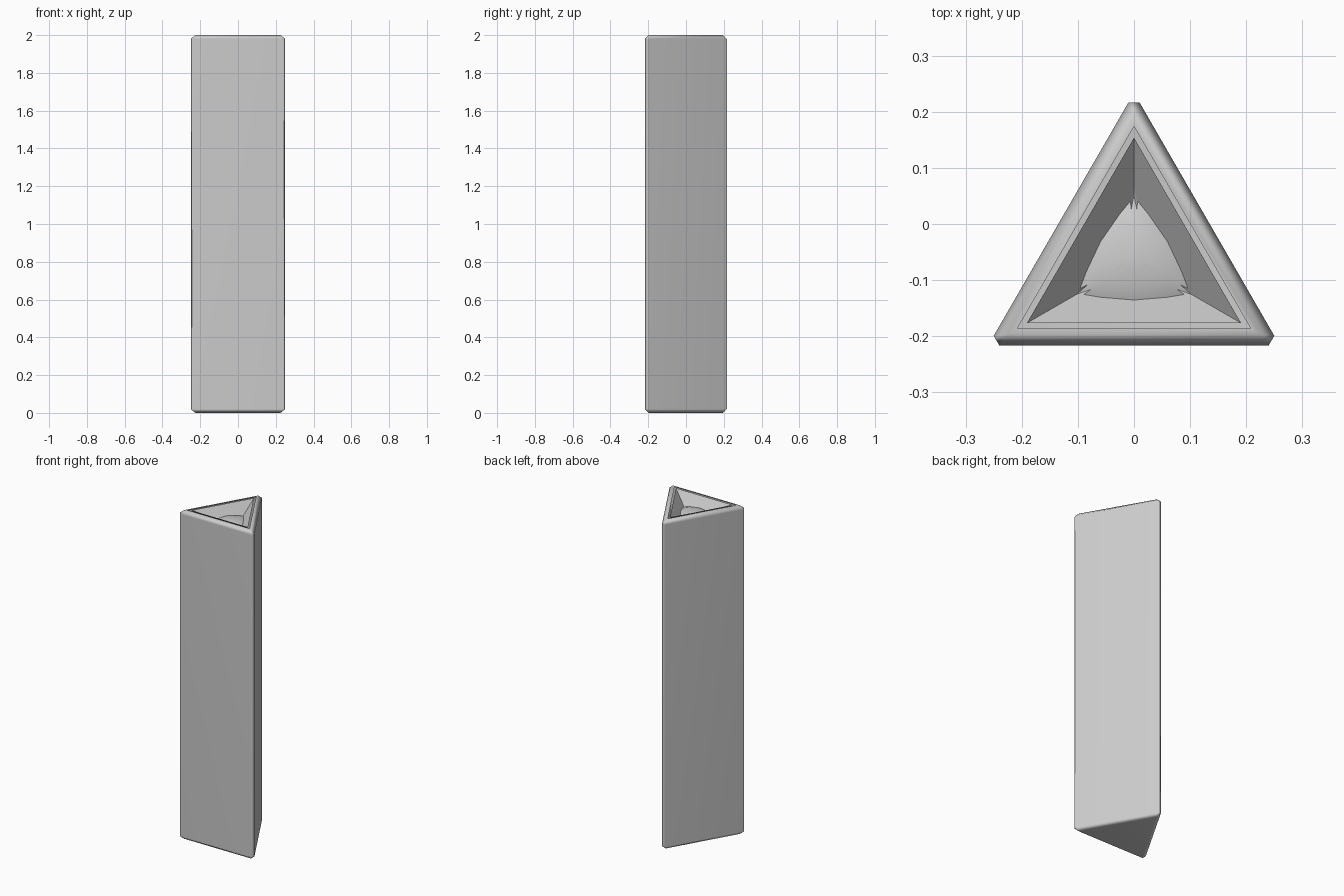
import bpy, bmesh, math
from mathutils import Vector, Matrix

if "Cube" in bpy.data.objects:
    bpy.data.objects.remove(bpy.data.objects["Cube"])

HEIGHT, HALF, BASE_Y = 2.0, 0.26, -0.2165   # full triangle before bevelling
APOTHEM = HALF / math.sqrt(3)
CY = BASE_Y + APOTHEM
BEVEL, RIM = 0.02, 0.02
SLOPE = 1.3                                  # recess wall: depth per unit of inset

bm = bmesh.new()

# triangular prism with chamfered edges
bottom = bm.faces.new([bm.verts.new((2 * APOTHEM * math.cos(a), 2 * APOTHEM * math.sin(a) + CY, 0))
                       for a in (math.radians(d) for d in (90, 210, 330))])
ext = bmesh.ops.extrude_face_region(bm, geom=[bottom], use_keep_orig=True)
bmesh.ops.translate(bm, verts=[g for g in ext["geom"] if isinstance(g, bmesh.types.BMVert)],
                    vec=(0, 0, HEIGHT))
bmesh.ops.recalc_face_normals(bm, faces=bm.faces[:])
bmesh.ops.bevel(bm, geom=bm.edges[:], offset=BEVEL, offset_type='OFFSET', segments=1,
                profile=0.5, affect='EDGES')

# flat rim around the recess
bm.normal_update()
top = max(bm.faces, key=lambda f: f.calc_center_median().z)
bmesh.ops.inset_individual(bm, faces=[top], thickness=RIM)
bmesh.ops.delete(bm, geom=[top], context='FACES_ONLY')

# sloping recess walls, each ending in the same wavy lower edge
inner_ap = APOTHEM - BEVEL - RIM
inner_half = inner_ap * math.sqrt(3)
cusp = 0.041
wave = [(-inner_half + cusp * math.sqrt(3), cusp), (-0.09, 0.051), (-0.06, 0.046), (0, 0.041),
        (0.06, 0.046), (0.09, 0.051), (inner_half - cusp * math.sqrt(3), cusp)]
boundary = []
for k in range(3):
    rot = Matrix.Rotation(math.radians(120 * k), 4, 'Z')

    def place(u, v):
        return rot @ Vector((u, -inner_ap + v, 0)) + Vector((0, CY, HEIGHT - SLOPE * v))

    edge = [place(u, v) for u, v in wave]
    poly = [place(-inner_half, 0), place(inner_half, 0)] + edge[::-1]
    bm.faces.new([bm.verts.new(p) for p in poly])
    boundary += edge[:-1]

# shallow dome on the recess floor
rings = []
for t in (1, 0.85, 0.65, 0.45, 0.22):
    ring = []
    for p in boundary:
        x, y = p.x * t, (p.y - CY) * t
        z = p.z if t == 1 else HEIGHT - 0.044 - (x * x + y * y) / 0.54
        ring.append(bm.verts.new((x, y + CY, z)))
    rings.append(ring)
n = len(boundary)
centre = bm.verts.new((0, CY, HEIGHT - 0.044))
for i in range(n):
    j = (i + 1) % n
    for a, b in zip(rings, rings[1:]):
        bm.faces.new((a[i], a[j], b[j], b[i]))
    bm.faces.new((rings[-1][i], rings[-1][j], centre))

bmesh.ops.remove_doubles(bm, verts=bm.verts[:], dist=0.0005)
bmesh.ops.recalc_face_normals(bm, faces=bm.faces[:])

mesh = bpy.data.meshes.new("triangular_post")
bm.to_mesh(mesh)
bm.free()
post = bpy.data.objects.new("triangular_post", mesh)
bpy.context.collection.objects.link(post)
bpy.context.view_layer.objects.active = post
post.select_set(True)
bpy.ops.object.shade_smooth_by_angle(angle=math.radians(50))
weighted = post.modifiers.new("flat_sides", 'WEIGHTED_NORMAL')
weighted.keep_sharp = True
